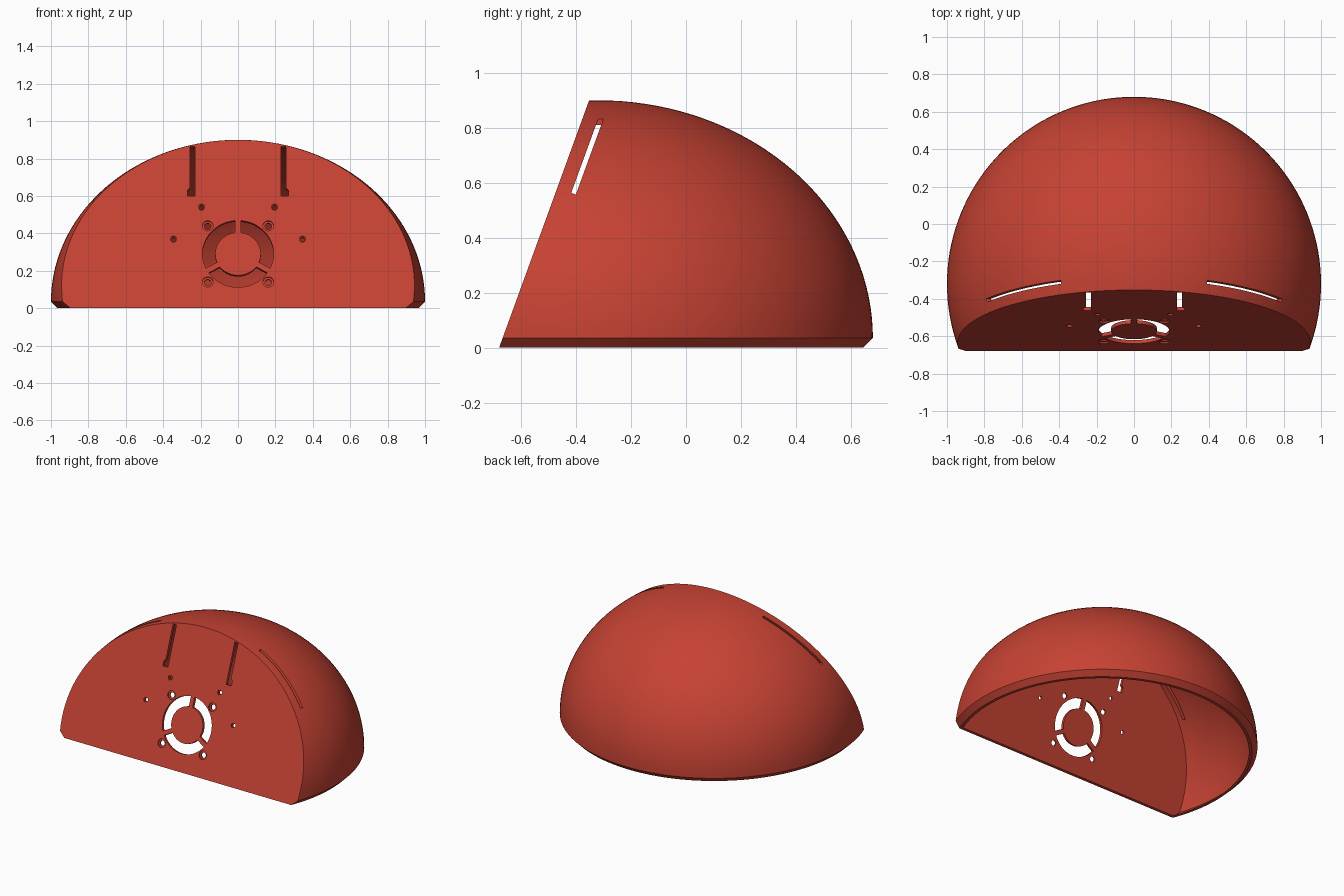
import bpy, bmesh
from math import sin, cos, pi, radians, asin
from mathutils import Vector, Matrix

if "Cube" in bpy.data.objects:
    bpy.data.objects.remove(bpy.data.objects["Cube"], do_unlink=True)

WALL = 0.02
RIM = 0.035            # height of the bottom chamfer
CENTRE_Y = -0.32       # dome axis
TILT = radians(20)     # lean of the front panel
ORIGIN = Vector((0, -0.68, 0))
UP = Vector((0, sin(TILT), cos(TILT)))
INTO = Vector((0, cos(TILT), -sin(TILT)))


def add_object(name, bm):
    bmesh.ops.recalc_face_normals(bm, faces=bm.faces[:])
    mesh = bpy.data.meshes.new(name)
    bm.to_mesh(mesh)
    bm.free()
    obj = bpy.data.objects.new(name, mesh)
    bpy.context.collection.objects.link(obj)
    return obj


def dome(name, inset, floor):
    """Lathed half ellipsoid with a chamfered foot, sliced by the front plane."""
    radius, height = 1 - inset, 0.865 - inset
    profile = [(0, floor), (radius - RIM, floor)]
    if floor < 0:
        profile.append((radius - RIM, 0))
    steps = 36
    profile += [(radius * cos(i / steps * pi / 2), RIM + height * sin(i / steps * pi / 2))
                for i in range(steps)]
    profile.append((0, RIM + height))
    bm = bmesh.new()
    verts = [bm.verts.new((r, CENTRE_Y, z)) for r, z in profile]
    edges = [bm.edges.new(pair) for pair in zip(verts, verts[1:])]
    bmesh.ops.spin(bm, geom=verts + edges, cent=(0, CENTRE_Y, 0), axis=(0, 0, 1),
                   angle=2 * pi, steps=144)
    bmesh.ops.remove_doubles(bm, verts=bm.verts[:], dist=1e-5)
    bmesh.ops.bisect_plane(bm, geom=bm.verts[:] + bm.edges[:] + bm.faces[:],
                           plane_co=ORIGIN + INTO * inset, plane_no=-INTO, clear_outer=True)
    bmesh.ops.holes_fill(bm, edges=[e for e in bm.edges if e.is_boundary], sides=0)
    return add_object(name, bm)


def prism(name, outline, near, far):
    """Extrude an outline drawn on the front panel between two depths."""
    bm = bmesh.new()
    face = bm.faces.new([bm.verts.new(Vector((u, 0, 0)) + ORIGIN + UP * v + INTO * near)
                         for u, v in outline])
    new = bmesh.ops.extrude_face_region(bm, geom=[face])["geom"]
    bmesh.ops.translate(bm, vec=INTO * (far - near),
                        verts=[g for g in new if isinstance(g, bmesh.types.BMVert)])
    return add_object(name, bm)


def circle(u, v, r, n=24):
    return [(u + r * cos(2 * pi * i / n), v + r * sin(2 * pi * i / n)) for i in range(n)]


def vent_sector(v, inner, outer, start, spoke, n=20):
    """One third of a ring, with parallel-sided spokes left between sectors."""
    def arc(r):
        gap = asin(spoke / 2 / r)
        a, b = start + gap, start + 2 * pi / 3 - gap
        return [(r * cos(a + (b - a) * i / n), v + r * sin(a + (b - a) * i / n))
                for i in range(n + 1)]
    return arc(outer) + arc(inner)[::-1]


def cut(target, cutter):
    cutter.hide_render = True
    mod = target.modifiers.new("cut", 'BOOLEAN')
    mod.operation, mod.solver, mod.object = 'DIFFERENCE', 'EXACT', cutter
    bpy.context.view_layer.update()
    result = bpy.data.meshes.new_from_object(
        target.evaluated_get(bpy.context.evaluated_depsgraph_get()))
    target.modifiers.clear()
    target.data = result
    bpy.data.objects.remove(cutter, do_unlink=True)


# Hollow shell, open underneath
shell = dome("dome_shell", 0, 0)
cut(shell, dome("cavity_cutter", WALL, -0.1))

# Ring vent in three sectors
VENT_V = 0.309
for k in range(3):
    sector = vent_sector(VENT_V, 0.122, 0.19, pi / 2 + k * 2 * pi / 3, 0.03)
    cut(shell, prism("vent_cutter", sector, -0.05, 0.06))

for side in (-1, 1):
    # Counterbored screw holes around the vent
    for dv in (-0.16, 0.16):
        u, v = side * 0.162, VENT_V + dv
        cut(shell, prism("screw_cutter", circle(u, v, 0.018), -0.05, 0.06))
        cut(shell, prism("counterbore_cutter", circle(u, v, 0.029), -0.05, 0.009))
    # Small mounting holes
    for u, v in ((0.195, 0.575), (0.345, 0.393)):
        cut(shell, prism("mount_cutter", circle(side * u, v, 0.012), -0.05, 0.06))
        cut(shell, prism("mount_recess_cutter", circle(side * u, v, 0.017), -0.05, 0.008))
    # Upright slots with a widened foot
    slot = [(0.23, 0.638), (0.27, 0.638), (0.27, 0.67), (0.257, 0.685), (0.257, 0.92), (0.23, 0.92)]
    cut(shell, prism("slot_cutter", [(side * u, v) for u, v in slot], -0.05, 0.03))
    # Thin curved slits in the dome just behind the panel
    slit = [(0.39, 0.619), (1.1, 0.619), (1.1, 0.912), (0.39, 0.912)]
    cut(shell, prism("slit_cutter", [(side * u, v) for u, v in slit], 0.054, 0.072))

# Single red finish
red = bpy.data.materials.new("brick_red")
red.use_nodes = True
colour = (0.56, 0.054, 0.033, 1)
red.diffuse_color = colour
red.node_tree.nodes["Principled BSDF"].inputs["Base Color"].default_value = colour
shell.data.materials.clear()
shell.data.materials.append(red)

bpy.ops.object.select_all(action='DESELECT')
shell.select_set(True)
bpy.context.view_layer.objects.active = shell
bpy.ops.object.shade_smooth_by_angle(angle=radians(30))
